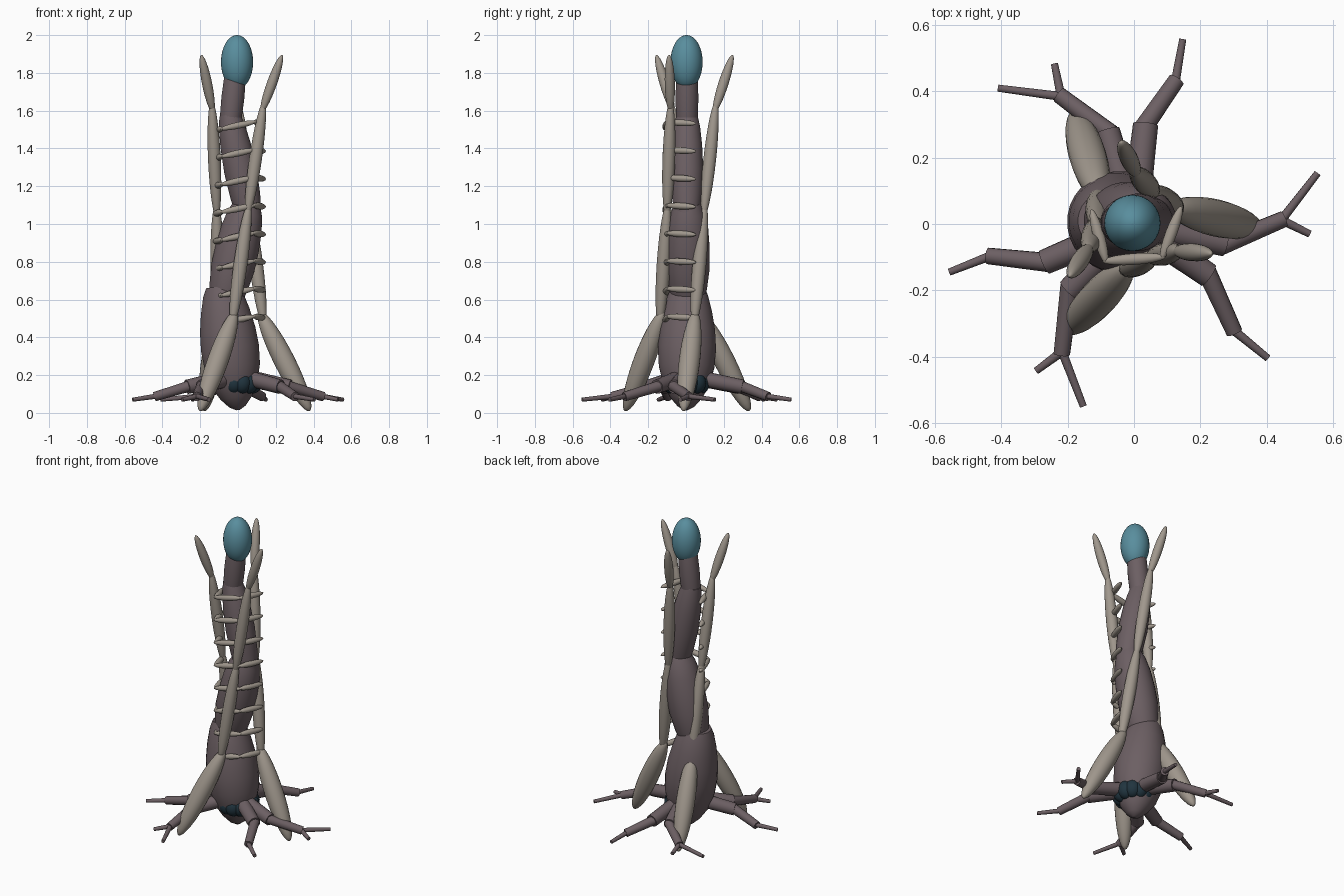
import bpy, bmesh, math
from mathutils import Vector

if "Cube" in bpy.data.objects:
    bpy.data.objects.remove(bpy.data.objects["Cube"])


def material(name, rgb):
    m = bpy.data.materials.new(name)
    m.diffuse_color = (*rgb, 1)
    m.use_nodes = True
    m.node_tree.nodes["Principled BSDF"].inputs["Base Color"].default_value = m.diffuse_color
    return m


BARK = material("bark", (0.15, 0.115, 0.125))
BONE = material("bone", (0.35, 0.31, 0.265))
TEAL = material("teal", (0.10, 0.27, 0.34))
NAVY = material("navy", (0.015, 0.035, 0.05))


def lathe(bm, p, q, profile, sides=24):
    """Round solid along p-q from (fraction, radius) pairs."""
    p, q = Vector(p), Vector(q)
    axis = (q - p).normalized()
    u = axis.orthogonal().normalized()
    v = axis.cross(u)
    rings = []
    for t, r in profile:
        c = p.lerp(q, t)
        rings.append([bm.verts.new(c + r * (math.cos(a) * u + math.sin(a) * v))
                      for a in (2 * math.pi * k / sides for k in range(sides))])
    for a, b in zip(rings, rings[1:]):
        for k in range(sides):
            j = (k + 1) % sides
            bm.faces.new((a[k], a[j], b[j], b[k]))
    bm.faces.new(rings[0][::-1])
    bm.faces.new(rings[-1])


def spindle(bm, p, q, r, sides=20, steps=16):
    """Long ellipsoid from p to q."""
    prof = [((1 - math.cos(a)) / 2, max(r * math.sin(a), 0.001))
            for a in (math.pi * k / steps for k in range(steps + 1))]
    lathe(bm, p, q, prof, sides)


def finish(bm, name, mat, angle=40):
    me = bpy.data.meshes.new(name)
    bm.to_mesh(me)
    bm.free()
    ob = bpy.data.objects.new(name, me)
    bpy.context.collection.objects.link(ob)
    me.materials.append(mat)
    bpy.ops.object.select_all(action='DESELECT')
    ob.select_set(True)
    bpy.context.view_layer.objects.active = ob
    bpy.ops.object.shade_smooth_by_angle(angle=math.radians(angle))
    return ob


def polar(r, deg, z):
    a = math.radians(deg)
    return Vector((r * math.cos(a), r * math.sin(a), z))


# Trunk: four overlapping barrels that zigzag upward
trunk = [
    ((0, 0, 0.015), (-0.085, 0.01, 0.67),
     [(0, 0.01), (0.03, 0.045), (0.1, 0.085), (0.2, 0.122), (0.35, 0.148), (0.5, 0.155),
      (0.65, 0.148), (0.8, 0.13), (0.93, 0.107), (1, 0.085)]),
    ((-0.07, 0.01, 0.58), (0.05, 0.01, 1.11),
     [(0, 0.08), (0.15, 0.102), (0.35, 0.116), (0.55, 0.116), (0.75, 0.108), (0.9, 0.092), (1, 0.07)]),
    ((0.06, 0.005, 1.04), (-0.045, 0.005, 1.58),
     [(0, 0.065), (0.2, 0.08), (0.45, 0.087), (0.7, 0.081), (0.88, 0.07), (1, 0.055)]),
    ((-0.045, 0.005, 1.5), (-0.01, 0.005, 1.83),
     [(0, 0.05), (0.2, 0.058), (0.5, 0.061), (0.8, 0.058), (1, 0.05)]),
]
for i, (p, q, prof) in enumerate(trunk):
    bm = bmesh.new()
    lathe(bm, p, q, prof, 28)
    finish(bm, f"trunk_segment_{i + 1}", BARK)

# Egg at the top
bm = bmesh.new()
spindle(bm, (-0.005, 0.003, 1.715), (-0.005, 0.003, 2.0), 0.085, 32, 24)
finish(bm, "egg_top", TEAL)

# Three twisting struts: (radius, angle, height) of joints
joints = [(0.38, -122, 0.01), (0.14, -101, 0.50), (0.113, -62, 1.07),
          (0.155, -32, 1.61), (0.25, -21, 1.895)]
thick = [0.056, 0.037, 0.034, 0.027]
for s in range(3):
    bm = bmesh.new()
    pts = [polar(r, a + 120 * s, z) for r, a, z in joints]
    for i, w in enumerate(thick):
        p, q = pts[i], pts[i + 1]
        d = q - p
        spindle(bm, p - d * (0.08 if i else 0), q + d * (0.08 if i < 3 else 0), w)
    finish(bm, f"strut_{s + 1}", BONE)

# Eight levels of rungs wrapped round the front and sides
ring = [(-0.126, 0.035, -0.01), (-0.085, -0.112, 0), (0.085, -0.1, 0.036), (0.14, 0.045, 0.028)]
for lv in range(8):
    z = 0.475 + 0.147 * lv
    bm = bmesh.new()
    pts = [Vector((x, y, z + h)) for x, y, h in ring]
    for p, q in zip(pts, pts[1:]):
        d = (q - p) * 0.06
        spindle(bm, p - d, q + d, 0.018, 12, 10)
    finish(bm, f"rung_{lv + 1}", BONE)

# Dark lumpy hub where the roots leave the trunk
bm = bmesh.new()
for k in range(12):
    c = polar(0.08, 30 * k + 15, 0.16)
    spindle(bm, c - Vector((0, 0, 0.058)), c + Vector((0, 0, 0.058)), 0.05, 16, 10)
finish(bm, "root_hub", NAVY)

# Six roots: start, knee and wrist in plan, then one or two tips
roots = [
    ((0.035, 0.30), (0.125, 0.43), [(0.147, 0.557)]),
    ((-0.08, 0.28), (-0.22, 0.385), [(-0.41, 0.41), (-0.24, 0.483)]),
    ((-0.27, -0.115), (-0.435, -0.097), [(-0.557, -0.145)]),
    ((-0.195, -0.20), (-0.217, -0.385), [(-0.295, -0.443), (-0.153, -0.55)]),
    ((0.225, -0.155), (0.30, -0.32), [(0.404, -0.405)]),
    ((0.275, -0.06), (0.445, 0.012), [(0.554, 0.153), (0.53, -0.03)]),
]
for i, (knee, wrist, tips) in enumerate(roots):
    bm = bmesh.new()
    a, b = Vector((*knee, 0.138)), Vector((*wrist, 0.088))
    start = Vector((knee[0] * 0.22, knee[1] * 0.22, 0.185))
    lathe(bm, start, a, [(0, 0.042), (1, 0.038)], 16)
    lathe(bm, a.lerp(b, -0.08), b.lerp(a, -0.04), [(0, 0.029), (1, 0.025)], 14)
    for t in tips:
        lathe(bm, b, (*t, 0.07), [(0, 0.014), (1, 0.011)], 12)
    finish(bm, f"root_{i + 1}", BARK)
